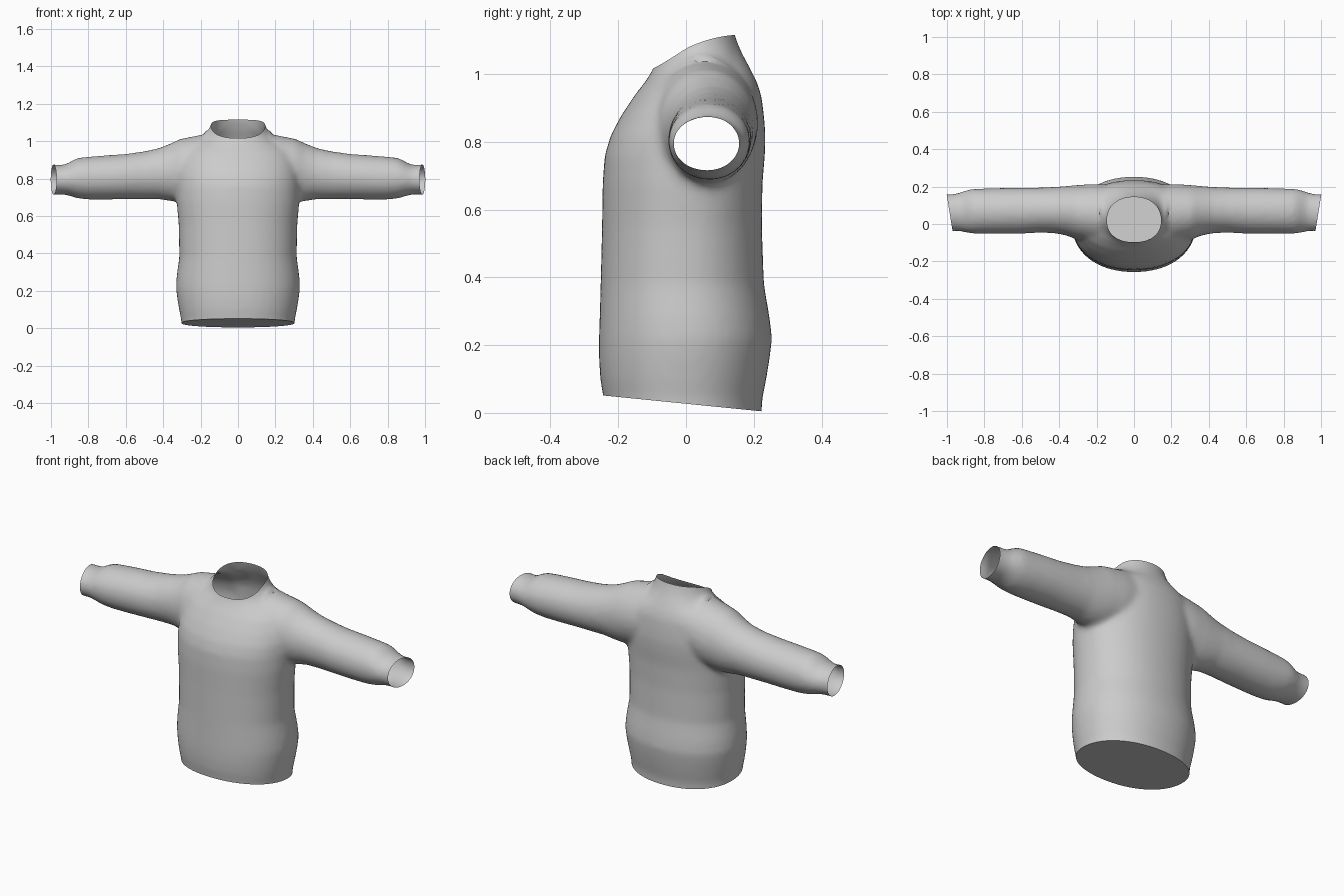
import bpy, bmesh, math
from mathutils import Vector

cube = bpy.data.objects.get("Cube")
if cube:
    bpy.data.objects.remove(cube)

SIDES = 48


def loft(bm, rings):
    """Skin a list of point rings into a closed solid."""
    loops = [[bm.verts.new(p) for p in ring] for ring in rings]
    for a, b in zip(loops, loops[1:]):
        for i in range(SIDES):
            j = (i + 1) % SIDES
            bm.faces.new((a[i], a[j], b[j], b[i]))
    bm.faces.new(loops[0][::-1])
    bm.faces.new(loops[-1])


def oval(u0, u1, v0, v1, power=2.0):
    """Points (u, v) of a rounded oval filling the given box."""
    pts = []
    for i in range(SIDES):
        t = 2 * math.pi * i / SIDES
        c, s = math.cos(t), math.sin(t)
        u = math.copysign(abs(c) ** (2 / power), c)
        v = math.copysign(abs(s) ** (2 / power), s)
        pts.append(((u0 + u1) / 2 + u * (u1 - u0) / 2,
                    (v0 + v1) / 2 + v * (v1 - v0) / 2))
    return pts


bm = bmesh.new()

# Torso and collar: height, half width, front, back
torso = [(-0.08, .30, -.24, .22), (.04, .303, -.243, .225), (.10, .315, -.253, .237),
         (.16, .325, -.257, .247), (.22, .332, -.257, .254), (.28, .328, -.255, .247),
         (.38, .314, -.252, .230), (.55, .317, -.248, .224), (.68, .328, -.246, .226),
         (.76, .33, -.240, .233), (.82, .33, -.222, .235), (.88, .32, -.190, .230),
         (.94, .30, -.150, .222), (.98, .25, -.118, .208), (1.02, .175, -.094, .188),
         (1.06, .145, -.090, .166), (1.11, .137, -.092, .145), (1.22, .137, -.092, .12)]
loft(bm, [[(u, v, z) for u, v in oval(-w, w, f, b, 2.15)] for z, w, f, b in torso])

# Sleeves: distance out, front, back, bottom, top
sleeve = [(0, -.08, .20, .70, 1.03), (.15, -.10, .21, .69, 1.045), (.22, -.10, .213, .68, 1.03),
          (.31, -.08, .208, .675, 1.012), (.36, -.062, .203, .68, .988),
          (.42, -.05, .198, .69, .964), (.50, -.046, .195, .69, .946),
          (.60, -.052, .194, .69, .932), (.70, -.053, .193, .688, .925),
          (.80, -.053, .190, .688, .917), (.86, -.052, .188, .695, .91),
          (.90, -.045, .180, .708, .888), (.93, -.038, .168, .715, .873),
          (.97, -.038, .160, .715, .875), (1.06, -.042, .155, .712, .880)]
for side in (-1, 1):
    loft(bm, [[(side * x, u, v) for u, v in oval(f, b, lo, hi)]
              for x, f, b, lo, hi in sleeve])
bmesh.ops.recalc_face_normals(bm, faces=bm.faces)

mesh = bpy.data.meshes.new("sweater")
bm.to_mesh(mesh)
bm.free()
sweater = bpy.data.objects.new("sweater", mesh)
bpy.context.collection.objects.link(sweater)
bpy.context.view_layer.objects.active = sweater
sweater.select_set(True)

# Blend the sleeves into the torso as one cloth surface
remesh = sweater.modifiers.new("blend", 'REMESH')
remesh.mode = 'VOXEL'
remesh.voxel_size = 0.014
smooth = sweater.modifiers.new("soften", 'SMOOTH')
smooth.factor = 0.5
smooth.iterations = 8
for name in ("blend", "soften"):
    bpy.ops.object.modifier_apply(modifier=name)

bm = bmesh.new()
bm.from_mesh(sweater.data)


def trim(point, normal):
    """Cut away everything beyond a plane and return the new rim edges."""
    cut = bmesh.ops.bisect_plane(bm, geom=bm.verts[:] + bm.edges[:] + bm.faces[:],
                                 plane_co=point, plane_no=Vector(normal),
                                 clear_outer=True)
    return [e for e in cut["geom_cut"] if isinstance(e, bmesh.types.BMEdge)]


# Closed slanted hem
bmesh.ops.edgeloop_fill(bm, edges=trim((0, 0, .027), (0, -.1, -1)))

# Open cuffs, slightly turned to the front
for side in (-1, 1):
    trim((side * .985, .055, .8), (side, -.16, 0))

# Open collar, low in front and arched over the sides
trim((0, .025, 1.067), (0, -.41, 1))
for v in bm.verts:
    if v.co.z > 1.0 and abs(v.co.x) < .18:
        arch = max(0, 1 - ((v.co.y - .025) / .118) ** 2)
        v.co.z += .02 * arch * min(1, (v.co.z - 1.0) / .06)

bmesh.ops.recalc_face_normals(bm, faces=bm.faces)
bm.to_mesh(sweater.data)
bm.free()

# Plain grey cloth
cloth = bpy.data.materials.new("grey cloth")
cloth.use_nodes = True
grey = (.6, .6, .6, 1)
cloth.diffuse_color = grey
cloth.node_tree.nodes["Principled BSDF"].inputs["Base Color"].default_value = grey
sweater.data.materials.clear()
sweater.data.materials.append(cloth)
bpy.ops.object.shade_smooth_by_angle(angle=math.radians(40))
